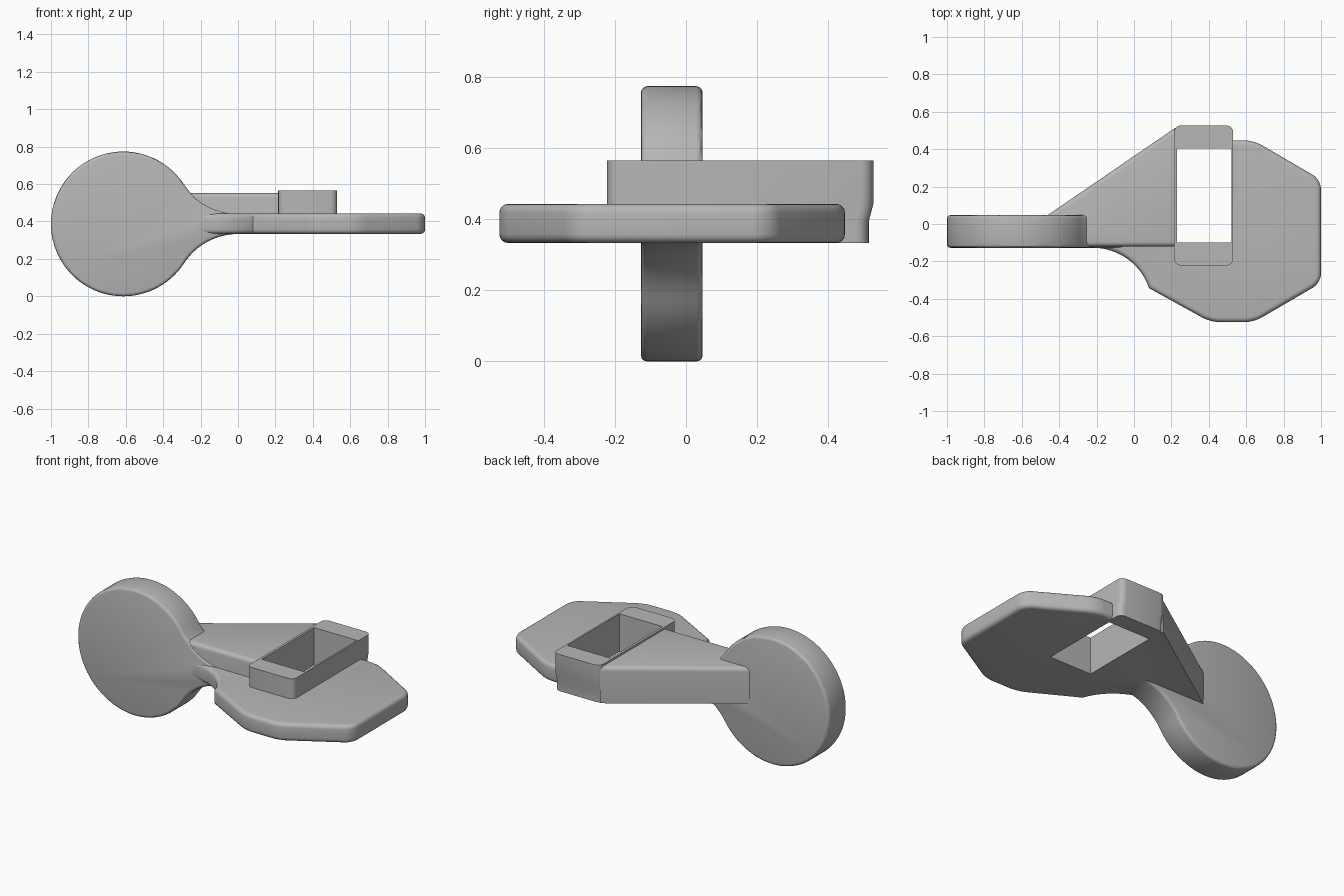
import bpy, bmesh, math
from mathutils import Vector

if "Cube" in bpy.data.objects:
    bpy.data.objects.remove(bpy.data.objects["Cube"], do_unlink=True)

grey = bpy.data.materials.new("plain_grey")
grey.use_nodes = True
COLOUR = (0.47, 0.47, 0.47, 1)
grey.diffuse_color = COLOUR
grey.node_tree.nodes["Principled BSDF"].inputs["Base Color"].default_value = COLOUR


def arc(cx, cy, r, start, end, n):
    """Points along a circular arc, angles in radians."""
    return [(cx + r * math.cos(start + (end - start) * i / n),
             cy + r * math.sin(start + (end - start) * i / n)) for i in range(n + 1)]


def prism(points, lo, hi, upright=False):
    """Extrude an outline along z, or along y when it is upright."""
    bm = bmesh.new()
    place = (lambda p: (p[0], lo, p[1])) if upright else (lambda p: (p[0], p[1], lo))
    face = bm.faces.new([bm.verts.new(place(p)) for p in points])
    move = Vector((0, hi - lo, 0)) if upright else Vector((0, 0, hi - lo))
    new = bmesh.ops.extrude_face_region(bm, geom=[face])["geom"]
    bmesh.ops.translate(bm, vec=move, verts=[g for g in new if isinstance(g, bmesh.types.BMVert)])
    bmesh.ops.recalc_face_normals(bm, faces=bm.faces)
    return bm


def soften(bm, test, radius, segments=4):
    """Round every edge for which test(middle, direction) holds."""
    chosen = []
    for e in bm.edges:
        a, b = e.verts[0].co, e.verts[1].co
        if test((a + b) / 2, (b - a).normalized()):
            chosen.append(e)
    bmesh.ops.bevel(bm, geom=chosen, offset=radius, segments=segments,
                    profile=0.5, affect='EDGES', clamp_overlap=True)


def finish(bm, name, cutter=None):
    bmesh.ops.recalc_face_normals(bm, faces=bm.faces)
    mesh = bpy.data.meshes.new(name)
    bm.to_mesh(mesh)
    bm.free()
    ob = bpy.data.objects.new(name, mesh)
    bpy.context.collection.objects.link(ob)
    mesh.materials.append(grey)
    bpy.ops.object.select_all(action='DESELECT')
    ob.select_set(True)
    bpy.context.view_layer.objects.active = ob
    if cutter:
        cut = ob.modifiers.new("opening", 'BOOLEAN')
        cut.operation, cut.object, cut.solver = 'DIFFERENCE', cutter, 'EXACT'
        bpy.ops.object.modifier_apply(modifier=cut.name)
    bpy.ops.object.shade_smooth_by_angle(angle=math.radians(30))
    return ob


def rectangle(x0, x1, y0, y1):
    return [(x0, y0), (x1, y0), (x1, y1), (x0, y1)]


LOW, HIGH = 0.333, 0.443      # plate bottom and top
FRONT, BACK = -0.127, 0.047   # disc faces

# Cutter for the rectangular opening
cutter = finish(prism(rectangle(0.23, 0.52, -0.1, 0.405), 0.1, 0.8), "opening_cutter")
cutter.hide_render = True

# Upright disc with a neck that flows into the plate through tangent arcs
cx, r = -0.613, 0.387
def fillet_radius(gap):
    return (cx * cx + gap * gap - r * r) / (2 * (r - gap))
r_low, r_high = fillet_radius(r - LOW), fillet_radius(HIGH - r)
a_low = math.atan2(LOW - r_low - r, -cx)
a_high = math.atan2(HIGH + r_high - r, -cx)
outline = arc(cx, r, r, a_high, 2 * math.pi + a_low, 72)
outline += arc(0, LOW - r_low, r_low, math.pi + a_low, math.pi / 2, 14)[1:]
outline += [(0.05, LOW), (0.05, HIGH)]
outline += arc(0, HIGH + r_high, r_high, -math.pi / 2, a_high - math.pi, 14)[:-1]
bm = prism(outline, FRONT, BACK, upright=True)
soften(bm, lambda m, d: abs(d.y) < 0.1, 0.018, 3)
finish(bm, "disc_and_neck")

# Flat plate with cropped corners and a curved flare towards the neck
flare_r = 0.317
outline = arc(-0.22, FRONT - flare_r, flare_r, math.pi / 2, 0.325, 12)
outline += [(0.41, -0.525), (0.64, -0.525), (1, -0.315), (1, 0.237),
            (0.64, 0.447), (0.3, 0.447), (0.08, 0.3), (-0.22, 0.03)]
bm = prism(outline, LOW, HIGH)
soften(bm, lambda m, d: abs(d.z) > 0.9 and m.x > 0.35, 0.05, 5)
soften(bm, lambda m, d: abs(d.z) < 0.1, 0.025)
finish(bm, "base_plate", cutter)

# Triangular brace between the disc and the socket
bm = prism([(-0.48, 0.035), (-0.3, -0.12), (0.222, -0.12), (0.222, 0.515)], LOW, 0.553)
soften(bm, lambda m, d: m.z > 0.5 and abs(d.x) > 0.5 and d.x * d.y >= -0.01, 0.025)
finish(bm, "triangular_brace")

# Socket frame, stepped in slightly at the lower back
bm = prism(rectangle(0.215, 0.53, -0.222, 0.527), LOW, 0.565)
soften(bm, lambda m, d: abs(d.z) > 0.9, 0.035)
for height in (0.39, HIGH):
    bmesh.ops.bisect_plane(bm, geom=bm.verts[:] + bm.edges[:] + bm.faces[:],
                           plane_co=(0, 0, height), plane_no=(0, 0, 1))
for v in bm.verts:
    if v.co.z < 0.4 and v.co.y > 0.4:
        v.co.y -= 0.014
finish(bm, "socket_frame", cutter)

bpy.data.objects.remove(cutter, do_unlink=True)
